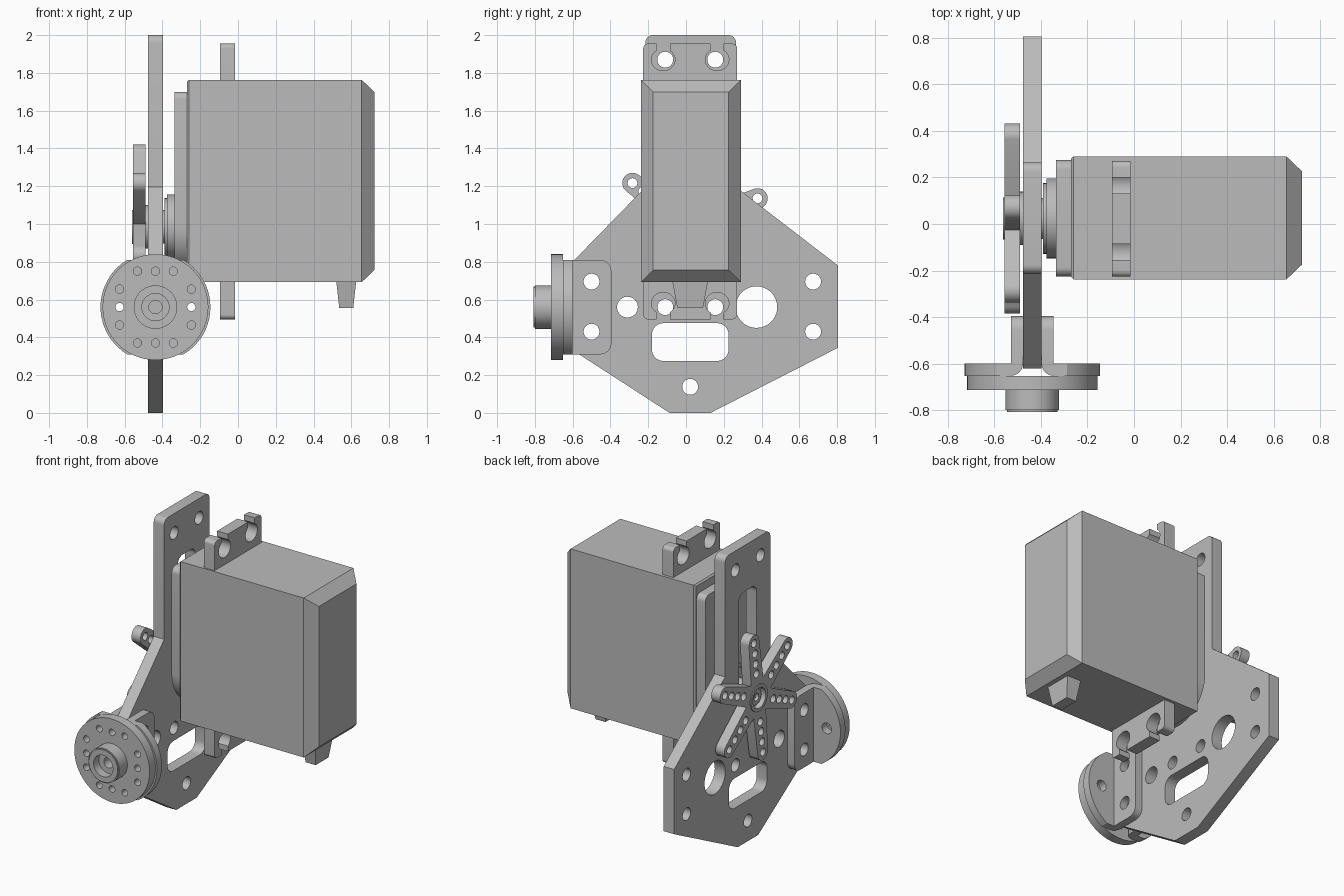
import bpy
import bmesh
from math import sin, cos, radians, asin, sqrt

if "Cube" in bpy.data.objects:
    bpy.data.objects.remove(bpy.data.objects["Cube"], do_unlink=True)

grey = bpy.data.materials.new("plain grey")
grey.use_nodes = True
grey.diffuse_color = (0.5, 0.5, 0.5, 1)
grey.node_tree.nodes["Principled BSDF"].inputs["Base Color"].default_value = (0.5, 0.5, 0.5, 1)
parts = []


# ---- 2D outline helpers
def arc(u, v, r, a0, a1, n=8):
    steps = [radians(a0 + (a1 - a0) * i / n) for i in range(n + 1)]
    return [(u + r * cos(a), v + r * sin(a)) for a in steps]


def circle(u, v, r, n=40):
    return arc(u, v, r, 0, 360, n)[:-1]


def rounded(u0, u1, v0, v1, r):
    return (arc(u1 - r, v1 - r, r, 0, 90) + arc(u0 + r, v1 - r, r, 90, 180)
            + arc(u0 + r, v0 + r, r, 180, 270) + arc(u1 - r, v0 + r, r, 270, 360))


# ---- solid helpers
def add_part(name, mesh):
    bm = bmesh.new()
    bm.from_mesh(mesh)
    bmesh.ops.remove_doubles(bm, verts=bm.verts, dist=0.0001)
    bmesh.ops.recalc_face_normals(bm, faces=bm.faces)
    bm.to_mesh(mesh)
    bm.free()
    mesh.materials.clear()
    mesh.materials.append(grey)
    obj = bpy.data.objects.new(name, mesh)
    bpy.context.collection.objects.link(obj)
    parts.append(obj)
    return obj


def slab(name, axis, lo, hi, *loops):
    """Extrude an outline with holes along an axis from lo to hi."""
    curve = bpy.data.curves.new(name + " outline", "CURVE")
    curve.dimensions = "2D"
    curve.fill_mode = "BOTH"
    curve.extrude = (hi - lo) / 2
    for loop in loops:
        spline = curve.splines.new("POLY")
        spline.points.add(len(loop) - 1)
        for point, (u, v) in zip(spline.points, loop):
            point.co = (u, v, 0, 1)
        spline.use_cyclic_u = True
    temp = bpy.data.objects.new(name + " outline", curve)
    bpy.context.collection.objects.link(temp)
    bpy.context.view_layer.update()
    graph = bpy.context.evaluated_depsgraph_get()
    mesh = bpy.data.meshes.new_from_object(temp.evaluated_get(graph))
    bpy.data.objects.remove(temp, do_unlink=True)
    mid = (lo + hi) / 2
    for vert in mesh.vertices:
        u, v, w = vert.co
        vert.co = {"x": (w + mid, u, v), "y": (u, mid - w, v), "z": (u, v, w + mid)}[axis]
    mesh.name = name
    return add_part(name, mesh)


def loft(name, sections):
    """Join four-cornered sections into a closed solid."""
    bm = bmesh.new()
    rings = [[bm.verts.new(p) for p in ring] for ring in sections]
    for a, b in zip(rings, rings[1:]):
        for i in range(4):
            j = (i + 1) % 4
            bm.faces.new((a[i], a[j], b[j], b[i]))
    bm.faces.new(rings[0])
    bm.faces.new(rings[-1])
    mesh = bpy.data.meshes.new(name)
    bm.to_mesh(mesh)
    bm.free()
    return add_part(name, mesh)


AXLE_Y, AXLE_Z = 0.024, 0.985
PLATE_X, HUB_Z = -0.437, 0.56

# ---- mounting plate with its holes and slots
outline = [(-0.087, 0), (0.13, 0), (0.805, 0.345), (0.805, 0.78), (0.265, 1.195)]
outline += arc(0.225, 1.96, 0.04, 0, 90) + arc(-0.175, 1.96, 0.04, 90, 180)
outline += [(-0.215, 1.195), (-0.62, 0.78), (-0.62, 0.345)]
holes = [circle(y, z, 0.042) for y in (-0.11, 0.155) for z in (0.56, 1.87)]
holes += [circle(y, z, 0.042) for y in (-0.5, 0.673) for z in (0.43, 0.695)]
holes += [circle(-0.31, HUB_Z, 0.055), circle(0.373, HUB_Z, 0.11), circle(0.022, 0.138, 0.042),
          rounded(-0.18, 0.225, 0.275, 0.475, 0.06),
          rounded(-0.07, 0.118, 0.87, 1.69, 0.05)]
slab("mounting_plate", "x", -0.476, -0.398, outline, *holes)


# ---- motor case with chamfered rear
def case_ring(x, inset):
    y0, y1, z0, z1 = -0.238 + inset, 0.29 - inset, 0.692 + inset, 1.763 - inset
    return [(x, y0, z0), (x, y1, z0), (x, y1, z1), (x, y0, z1)]


loft("motor_case", [case_ring(-0.27, 0.01), case_ring(-0.26, 0),
                    case_ring(0.655, 0), case_ring(0.722, 0.064)])


# ---- cable outlet under the case
def outlet_ring(z, dx, dy):
    return [(0.573 - dx, 0.022 - dy, z), (0.573 + dx, 0.022 - dy, z),
            (0.573 + dx, 0.022 + dy, z), (0.573 - dx, 0.022 + dy, z)]


loft("cable_outlet", [outlet_ring(0.555, 0.037, 0.068), outlet_ring(0.7, 0.053, 0.095)])

# ---- raised gear cover, collars and output shaft
cover = arc(AXLE_Y, AXLE_Z, 0.25, 180, 360, 24)
cover += arc(0.234, 1.66, 0.04, 0, 90) + arc(-0.186, 1.66, 0.04, 90, 180)
slab("gear_cover", "x", -0.335, -0.265, cover)
for name, lo, hi, r in (("wide_collar", -0.375, -0.33, 0.172),
                        ("narrow_collar", -0.39, -0.37, 0.152),
                        ("output_shaft", -0.52, -0.38, 0.088)):
    slab(name, "x", lo, hi, circle(AXLE_Y, AXLE_Z, r))

# ---- slotted mounting ears above and below the case
gap, hole_r, top = 0.032, 0.058, 1.955
lip = 90 - asin(gap / hole_r) * 57.2958
ear = arc(-0.205, top - 0.025, 0.025, 180, 90)
for u in (-0.132, 0.132):
    ear += [(u - gap, top)] + arc(u, 1.87, hole_r, 180 - lip, 360 + lip, 24) + [(u + gap, top)]
ear += arc(0.205, top - 0.025, 0.025, 90, 0) + [(0.23, 1.72), (-0.23, 1.72)]
ear = [(0.022 + u * 1.08, v) for u, v in ear]
slab("upper_ear", "x", -0.095, -0.015, ear)
slab("lower_ear", "x", -0.095, -0.015, [(u, 2.45 - v) for u, v in ear])

# ---- six-armed horn
star, horn_holes = [], [circle(AXLE_Y, AXLE_Z, 0.072)]
for k in range(6):
    a = 23 + 60 * k
    c, s = cos(radians(a)), sin(radians(a))
    star += arc(AXLE_Y, AXLE_Z, 0.13, a - 30, a - 30, 1)[:1]
    star += arc(AXLE_Y + 0.385 * c, AXLE_Z + 0.385 * s, 0.054, a - 84, a + 84, 14)
    horn_holes += [circle(AXLE_Y + d * c, AXLE_Z + d * s, 0.026, 20)
                   for d in (0.17, 0.24, 0.312, 0.385)]
slab("horn", "x", -0.556, -0.49, star, *horn_holes)
slab("horn_boss", "x", -0.492, -0.42, circle(AXLE_Y, AXLE_Z, 0.09))
slab("horn_collar", "x", -0.492, -0.474, circle(AXLE_Y, AXLE_Z, 0.115))
slab("horn_rim", "x", -0.562, -0.54, circle(AXLE_Y, AXLE_Z, 0.09), circle(AXLE_Y, AXLE_Z, 0.068))
slab("horn_screw", "x", -0.54, -0.5, circle(AXLE_Y, AXLE_Z, 0.052), circle(AXLE_Y, AXLE_Z, 0.025))

# ---- pair of bent brackets, one on each face of the plate
z0, z1 = HUB_Z - 0.25, HUB_Z + 0.25
half_angle = asin(0.25 / 0.291) * 57.2958
flange = [(-0.6, z0)] + arc(-0.455, z0 + 0.06, 0.06, 270, 360)
flange += arc(-0.455, z1 - 0.06, 0.06, 0, 90) + [(-0.6, z1)]
foot = [(0.092, -0.25)] + arc(0, 0, 0.291, -half_angle, half_angle, 20) + [(0.092, 0.25)]
bend = [(0.092, -0.6)] + arc(0.092, -0.6, 0.052, 180, 270)
for side, sign in (("right", -1), ("left", 1)):
    lo, hi = sorted((PLATE_X + sign * 0.04, PLATE_X + sign * 0.092))
    slab(side + "_bracket_flange", "x", lo, hi, flange,
         circle(-0.5, 0.43, 0.042), circle(-0.5, 0.695, 0.042))
    slab(side + "_bracket_bend", "z", z0, z1, [(PLATE_X + sign * u, v) for u, v in bend])
    slab(side + "_bracket_foot", "y", -0.652, -0.6,
         [(PLATE_X + sign * u, HUB_Z + v) for u, v in foot],
         circle(PLATE_X + sign * 0.19, HUB_Z, 0.036))

# ---- round hub with a ring of screw holes
p, q = 0.095, 0.19
spots = [(a * i, b * j) for a, b in ((p, q), (q, p)) for i in (-1, 1) for j in (-1, 1)]
spots += [(0, q), (0, -q), (q, 0), (-q, 0)]
bolt_holes = [circle(PLATE_X + u, HUB_Z + v, 0.022, 20) for u, v in spots]


def ring(name, lo, hi, outer, inner, extra=()):
    slab(name, "y", lo, hi, circle(PLATE_X, HUB_Z, outer, 64),
         circle(PLATE_X, HUB_Z, inner), *extra)


ring("hub_disc", -0.714, -0.652, 0.28, 0.035, bolt_holes)
ring("hub_floor", -0.75, -0.71, 0.1, 0.035)
ring("hub_boss", -0.8, -0.71, 0.115, 0.072)
ring("hub_boss_lip", -0.807, -0.8, 0.108, 0.072)

# ---- smooth the round walls, keep edges sharp
bpy.ops.object.select_all(action="DESELECT")
for obj in parts:
    obj.select_set(True)
bpy.context.view_layer.objects.active = parts[0]
bpy.ops.object.shade_smooth_by_angle()
